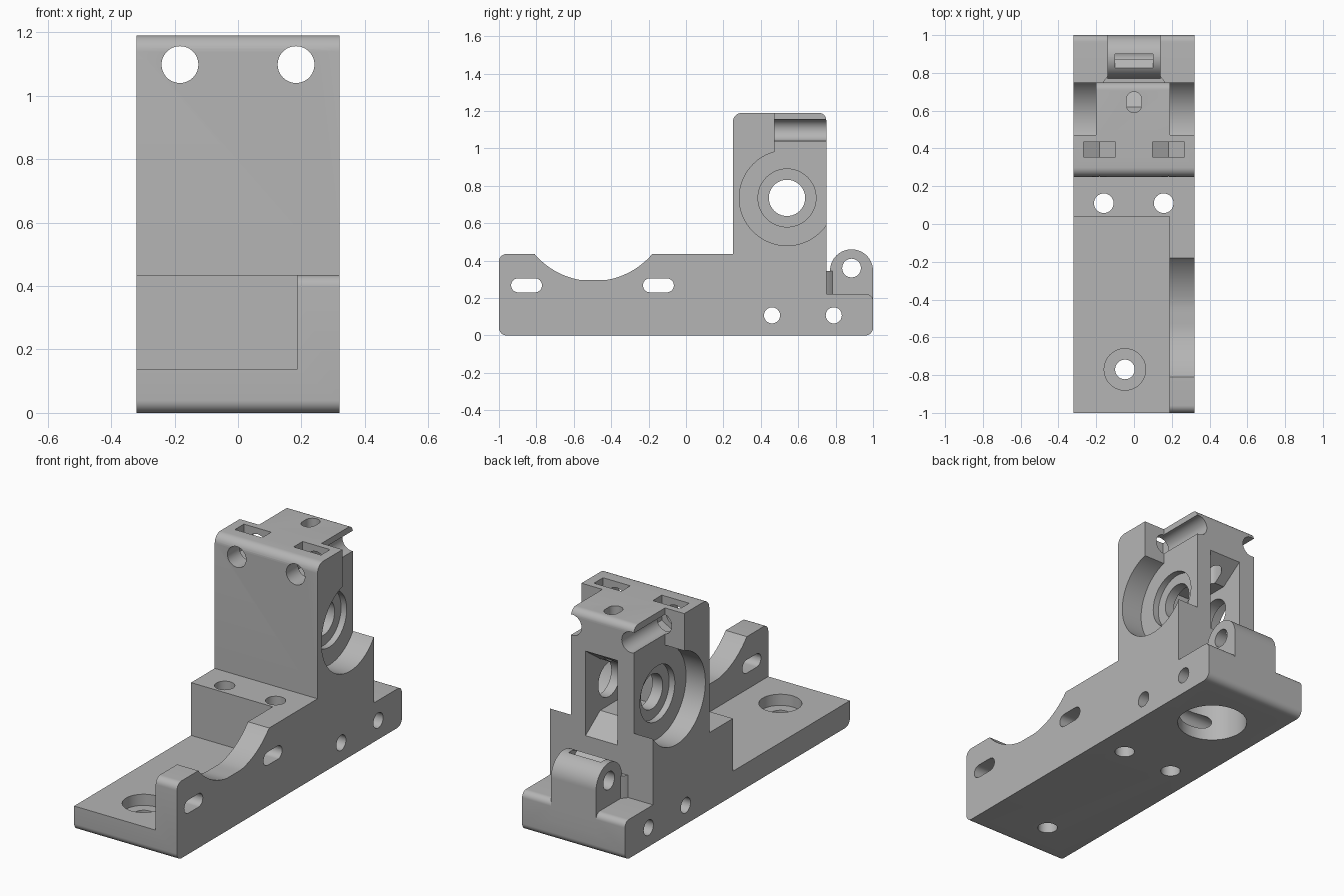
import bpy, bmesh, math
from mathutils import Vector

default = bpy.data.objects.get("Cube")
if default:
    bpy.data.objects.remove(default, do_unlink=True)

grey = bpy.data.materials.new("light_grey_plastic")
grey.use_nodes = True
COLOUR = (0.46, 0.46, 0.46, 1)
grey.diffuse_color = COLOUR
grey.node_tree.nodes["Principled BSDF"].inputs["Base Color"].default_value = COLOUR


def rounded(corners, steps=8):
    """Outline from (a, b, radius) corners, rounding those with a radius."""
    out = []
    for i, (a, b, r) in enumerate(corners):
        p = Vector((a, b))
        if not r:
            out.append(p)
            continue
        u = (Vector(corners[i - 1][:2]) - p).normalized()
        v = (Vector(corners[(i + 1) % len(corners)][:2]) - p).normalized()
        half = u.angle(v) / 2
        centre = p + (u + v).normalized() * r / math.sin(half)
        s = p + u * r / math.tan(half) - centre
        e = p + v * r / math.tan(half) - centre
        turn = math.atan2(s.x * e.y - s.y * e.x, s.dot(e))
        for k in range(steps + 1):
            t = turn * k / steps
            c, n = math.cos(t), math.sin(t)
            out.append(centre + Vector((s.x * c - s.y * n, s.x * n + s.y * c)))
    return out


def rect(a0, a1, b0, b1, r=0):
    return rounded([(a0, b0, r), (a1, b0, r), (a1, b1, r), (a0, b1, r)])


def circle(a, b, r, n=64):
    return [Vector((a + r * math.cos(i * math.tau / n), b + r * math.sin(i * math.tau / n)))
            for i in range(n)]


def prism(name, outline, axis, lo, hi):
    """Extrude a 2D outline along an axis between lo and hi."""
    place = {"x": lambda p, t: (t, p.x, p.y),
             "y": lambda p, t: (p.x, t, p.y),
             "z": lambda p, t: (p.x, p.y, t)}[axis]
    bm = bmesh.new()
    ends = [[bm.verts.new(place(p, t)) for p in outline] for t in (lo, hi)]
    for end in ends:
        bm.faces.new(end)
    for i in range(len(outline)):
        bm.faces.new((ends[0][i - 1], ends[0][i], ends[1][i], ends[1][i - 1]))
    bmesh.ops.recalc_face_normals(bm, faces=bm.faces)
    mesh = bpy.data.meshes.new(name)
    bm.to_mesh(mesh)
    bm.free()
    mesh.materials.append(grey)
    ob = bpy.data.objects.new(name, mesh)
    bpy.context.scene.collection.objects.link(ob)
    return ob


def combine(operation, outline, axis, lo, hi):
    """Union or subtract a prism with the body and bake the result."""
    tool = prism("tool", outline, axis, lo, hi)
    mod = body.modifiers.new("boolean", "BOOLEAN")
    mod.operation, mod.solver, mod.object = operation, "EXACT", tool
    bpy.context.view_layer.update()
    deps = bpy.context.evaluated_depsgraph_get()
    mesh = bpy.data.meshes.new_from_object(body.evaluated_get(deps))
    body.modifiers.clear()
    body.data = mesh
    bpy.data.objects.remove(tool, do_unlink=True)


def add(*args):
    combine("UNION", *args)


def cut(*args):
    combine("DIFFERENCE", *args)


# Side silhouette: base, tower and rear step
body = prism("mount_body", rounded([
    (-1, 0, 0.04), (1, 0, 0.04), (1, 0.22, 0.035), (0.75, 0.22, 0),
    (0.75, 1.19, 0.04), (0.25, 1.19, 0.05), (0.25, 0.435, 0), (-1, 0.435, 0.04)]),
    "x", -0.32, 0.32)

# Thin front plate beside the side wall
cut(rect(-2, 0.188, 0.138, 0.7), "y", -2, 0.04)

# Scooped wall with a flat bottom
scoop = [Vector((p.x, max(p.y, 0.295))) for p in circle(-0.495, 0.704, 0.414, 96)]
cut([p for i, p in enumerate(scoop) if (p - scoop[i - 1]).length > 1e-5],
    "x", 0.15, 0.4)

# Hinge lug and collar behind the tower
add(rounded([(0.77, 0.1, 0), (1, 0.1, 0), (1, 0.46, 0.1149), (0.77, 0.46, 0.1149)], 16),
    "x", -0.14, 0.14)
add(circle(0, 0.645, 0.196), "z", 0.1, 0.345)
cut(circle(0.885, 0.36, 0.05, 32), "x", -0.5, 0.5)

# Bearing pockets on both sides, open towards the rear and top
for inner, outer in ((0.19, 0.5), (-0.2, -0.5)):
    cut(circle(0.54, 0.735, 0.255, 96), "x", inner, outer)
    cut(rect(0.472, 0.9, 0.735, 1.4), "x", inner, outer)
    seat = inner - math.copysign(0.035, inner)
    cut(circle(0.54, 0.735, 0.155), "x", seat, outer)

# Gear chamber with flared rear window, then the shaft bore
cut(rounded([(0.9, 0.39, 0), (0.9, 1.08, 0), (0.62, 0.88, 0),
             (0.4, 0.88, 0), (0.4, 0.59, 0), (0.62, 0.59, 0)]), "x", -0.1, 0.1)
cut(circle(0.54, 0.735, 0.097), "x", -0.5, 0.5)

# Clamp screw holes with pointed nut slots
for side in (-1, 1):
    x = side * 0.183
    cut(circle(x, 1.098, 0.058, 48), "y", 0, 0.9)
    cut(rounded([(x - 0.085, 1.3, 0), (x - 0.085, 1.049, 0), (x, 1.0, 0),
                 (x + 0.085, 1.049, 0), (x + 0.085, 1.3, 0)]), "y", 0.355, 0.435)

# Vertical feed path and lower socket
cut(rect(-0.04, 0.04, 0.59, 0.70, 0.0399), "z", 0.8, 1.4)
cut(circle(0, 0.52, 0.04, 32), "z", 0.2, 0.7)
cut(circle(0, 0.645, 0.183), "z", -0.2, 0.32)

# Vertical mounting holes and the counterbored plate hole
for x in (-0.16, 0.157):
    cut(circle(x, 0.11, 0.052, 40), "z", -0.2, 0.7)
cut(circle(-0.048, -0.77, 0.052, 40), "z", -0.2, 0.7)
cut(circle(-0.048, -0.77, 0.11, 48), "z", 0.075, 0.7)

# Retaining pin holes and wall slots
for y in (0.46, 0.79):
    cut(circle(y, 0.107, 0.043, 32), "x", -0.5, 0.5)
for y in (-0.935, -0.23):
    cut(rect(y, y + 0.165, 0.23, 0.305, 0.0374), "x", 0.1, 0.5)

# Smooth curved walls, crisp edges
bpy.ops.object.select_all(action="DESELECT")
body.select_set(True)
bpy.context.view_layer.objects.active = body
bpy.ops.object.shade_smooth_by_angle(angle=math.radians(30))
